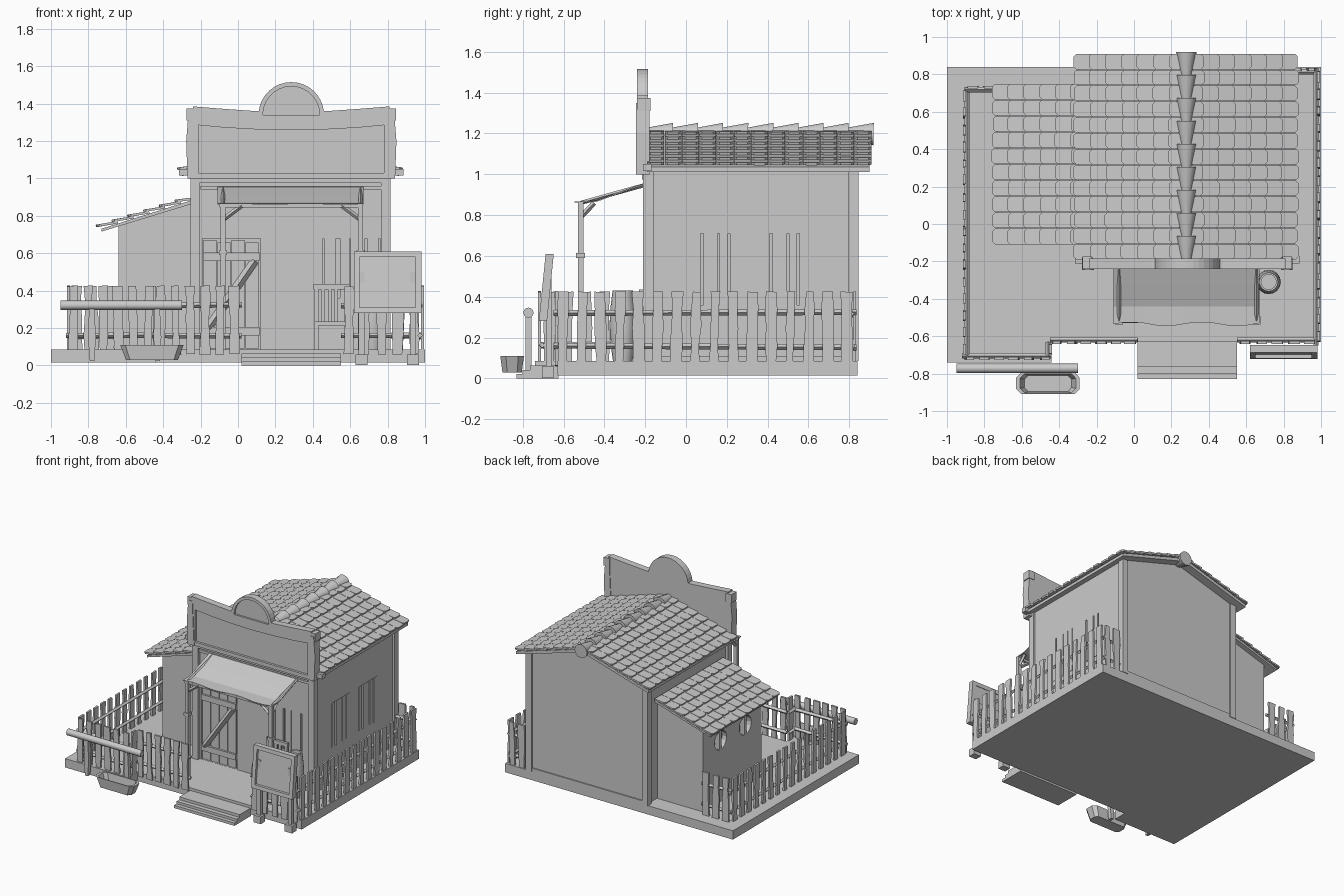
import bpy, bmesh, math, random
from mathutils import Vector, Matrix

if "Cube" in bpy.data.objects:
    bpy.data.objects.remove(bpy.data.objects["Cube"])
random.seed(4)
AX = {'x': lambda u, v, w: (w, u, v), 'y': lambda u, v, w: (u, w, v), 'z': lambda u, v, w: (u, v, w)}

def hull(bm, a, b):
    """closed solid between two matching outlines"""
    va, vb = [bm.verts.new(p) for p in a], [bm.verts.new(p) for p in b]
    n = len(a)
    fs = [bm.faces.new(va), bm.faces.new(vb[::-1])]
    for i in range(n):
        j = (i + 1) % n
        fs.append(bm.faces.new((va[j], va[i], vb[i], vb[j])))
    bmesh.ops.recalc_face_normals(bm, faces=fs)

def prism(bm, axis, pts, a, b):
    hull(bm, [AX[axis](u, v, a) for u, v in pts], [AX[axis](u, v, b) for u, v in pts])

def box(bm, x0, x1, y0, y1, z0, z1):
    prism(bm, 'z', [(x0, y0), (x1, y0), (x1, y1), (x0, y1)], z0, z1)

def rod(bm, p, q, r1, r2=None, seg=12):
    p, q = Vector(p), Vector(q)
    m = Matrix.Translation((p + q) / 2) @ (q - p).to_track_quat('Z', 'Y').to_matrix().to_4x4()
    bmesh.ops.create_cone(bm, cap_ends=True, segments=seg, radius1=r1, radius2=r1 if r2 is None else r2,
                          depth=(q - p).length, matrix=m)

def beam(bm, p, q, w):
    rod(bm, p, q, w * 0.7071, seg=4)

def make(name, build, smooth=False):
    bm = bmesh.new()
    build(bm)
    me = bpy.data.meshes.new(name)
    bm.to_mesh(me); bm.free()
    ob = bpy.data.objects.new(name, me)
    bpy.context.collection.objects.link(ob)
    if smooth:
        bpy.context.view_layer.objects.active = ob
        ob.select_set(True)
        bpy.ops.object.shade_smooth_by_angle(angle=math.radians(40))
        ob.select_set(False)
    return ob

def boxes(name, *bs):
    return make(name, lambda bm: [box(bm, *b) for b in bs])

def carve(ob, build):
    cut = make('cutter', build)
    cut.hide_render = True
    m = ob.modifiers.new('carve', 'BOOLEAN')
    m.operation, m.solver, m.object = 'DIFFERENCE', 'EXACT', cut
    bpy.context.view_layer.objects.active = ob
    bpy.ops.object.modifier_apply(modifier=m.name)
    bpy.data.objects.remove(cut)

# platform and front steps
make('platform', lambda bm: prism(bm, 'z', [(-1, -.74), (-.44, -.74), (-.44, -.63), (1, -.63), (1, .84), (-1, .84)], .015, .085))
boxes('front_steps', (.02, .55, -.83, -.625, 0, .022), (.02, .55, -.80, -.625, .022, .042), (.02, .55, -.765, -.625, .042, .064))

# main house with recessed door and windows
house = make('house_walls', lambda bm: prism(bm, 'y', [(-.235, .08), (.8, .08), (.8, 1.03), (.28, 1.18), (-.235, 1.03)], -.185, .83))
SIDE = [(.03, .26), (.37, .60)]
def openings(bm):
    box(bm, -.19, .12, -.3, -.15, .086, .68)
    box(bm, .455, .76, -.3, -.15, .36, .68)
    for a, b in SIDE:
        box(bm, .765, .9, a, b, .36, .71)
carve(house, openings)
boxes('corner_posts', *[(x, x + .05, y, y + .05, .085, 1.03) for x in (-.255, .765) for y in (-.21, .795)])
boxes('front_beams', (-.25, .80, -.215, -.17, .975, 1.005), (-.2, .77, -.205, -.17, .94, .96))
boxes('base_trim', (-.2, .77, .82, .84, .085, .11), (.79, .812, -.16, .8, .085, .11))

def door(bm):
    for i in range(4):
        x = -.185 + i * .075
        box(bm, x, x + .07, -.18, -.16, .09, .67 - .012 * (i % 2))
    for z in (.16, .56):
        box(bm, -.185, .115, -.195, -.178, z, z + .045)
    beam(bm, (-.16, -.187, .2), (.09, -.187, .56), .032)
make('plank_door', door)
def shutters(bm):
    for i, w in enumerate((.065, .05, .08, .06)):
        x = .46 + (0, .085, .14, .23)[i]
        box(bm, x, x + w, -.185, -.165, .36, .68)
    for a, b in SIDE:
        for o, w in ((.0, .04), (.055, .07), (.135, .04), (.185, .045)):
            box(bm, .775, .803, a + o, a + o + w, .36, .71)
make('window_boards', shutters)

# side annex with round windows
annex = make('annex_walls', lambda bm: prism(bm, 'y', [(-.64, .08), (-.24, .08), (-.24, .87), (-.64, .75)], -.03, .70))
carve(annex, lambda bm: [rod(bm, (-.8, y, .57), (-.6, y, .57), .075, seg=16) for y in (.17, .48)])
boxes('round_window_bars', *[(-.64, -.6, y - .012, y + .012, .495, .645) for y in (.17, .48)])

# tiled roofs
def tiles(bm, top, eave, y0, y1, rows, cols):
    a, b = Vector((top[0], 0, top[1])), Vector((eave[0], 0, eave[1]))
    d = (b - a).normalized()
    n = Vector((-d.z, 0, d.x))
    n = n if n.z > 0 else -n
    p, w = (b - a).length / rows, (y1 - y0) / cols
    for r in range(rows):
        for c in range(cols):
            y, h = y0 + (c + .5) * w, w * .485
            s0, s1 = max(r * p - .3 * p, 0), (r + 1) * p + random.uniform(-.004, .004)
            k = .014
            out = [(s0, -h), (s0, h), (s1 - k, h), (s1, h - k), (s1, k - h), (s1 - k, -h)]
            lo = [a + d * s + Vector((0, y + t, 0)) + n * .016 * (s - s0) / (s1 - s0) for s, t in out]
            hull(bm, lo, [v + n * .013 for v in lo])
for side, ex in (('left', -.315), ('right', .87)):
    make('roof_tiles_' + side, lambda bm: tiles(bm, (.28, 1.205), (ex, 1.03), -.19, .91, 7, 13))
make('annex_roof_tiles', lambda bm: tiles(bm, (-.245, .885), (-.75, .725), -.11, .75, 6, 10))
def decks(bm):
    prism(bm, 'y', [(-.30, 1.035), (.28, 1.205), (.86, 1.035), (.86, 1.012), (.28, 1.18), (-.30, 1.012)], -.19, .90)
    prism(bm, 'y', [(-.24, .886), (-.73, .731), (-.73, .716), (-.24, .866)], -.10, .74)
make('roof_decks', decks)
def ridge(bm):
    for i in range(9):
        y = -.19 + i * .123
        rod(bm, (.28, y, 1.2), (.28, y + .125, 1.197), .029, .055)
make('ridge_tiles', ridge, True)

# false front gable sign
CX = .285
def face(bm):
    half = [(.175 * math.cos(t), 1.34 + .175 * math.sin(t)) for t in [math.radians(90 - 83 * i / 8) for i in range(9)]]
    half += [(.19, 1.36), (.36, 1.372), (.525, 1.385), (.54, 1.0)]
    pts = [(CX + x, z) for x, z in half] + [(CX - x, z) for x, z in half[:0:-1]]
    prism(bm, 'y', pts, -.24, -.185)
front = make('false_front', face)
def panels(bm):
    half = [(0, 1.258), (.18, 1.262), (.36, 1.272), (.495, 1.285), (.495, 1.03)]
    prism(bm, 'y', [(CX + x, z) for x, z in half] + [(CX - x, z) for x, z in half[:0:-1]], -.3, -.222)
    arc = [math.pi * i / 14 for i in range(15)]
    prism(bm, 'y', [(CX + .152 * math.cos(t), 1.34 + .152 * math.sin(t)) for t in arc], -.3, -.225)
carve(front, panels)
def pilasters(bm):
    for s in (-1, 1):
        prism(bm, 'y', [(CX + s * x, z) for x, z in ((.5, 1.0), (.555, 1.0), (.562, 1.2), (.55, 1.35), (.515, 1.35))], -.245, -.18)
        box(bm, CX + s * .535 - .025, CX + s * .535 + .025, -.24, -.175, 1.31, 1.375)
        box(bm, CX + s * .575 - .025, CX + s * .575 + .025, -.21, -.17, 1.015, 1.05)
make('false_front_pilasters', pilasters)

# cloth awning on two braced posts
def awning(bm):
    prof = [(-.2, .957), (-.32, .915), (-.44, .871), (-.535, .867)]
    rows = [[bm.verts.new((-.11 + .078 * i, y + (.012 * math.sin(i * 1.3) if j == 3 else 0), z))
             for j, (y, z) in enumerate(prof)] for i in range(11)]
    for p, q in zip(rows, rows[1:]):
        for j in range(3):
            bm.faces.new((p[j], p[j + 1], q[j + 1], q[j]))
aw = make('awning_cloth', awning)
aw.modifiers.new('thickness', 'SOLIDIFY').thickness = .006
def posts(bm):
    for x, s in ((-.08, 1), (.655, -1)):
        box(bm, x - .014, x + .014, -.53, -.502, .085, .862)
        box(bm, x - .022, x + .022, -.538, -.494, .59, .614)
        beam(bm, (x, -.516, .78), (x + s * .1, -.516, .855), .018)
        beam(bm, (x, -.516, .79), (x, -.45, .86), .018)
        beam(bm, (x, -.516, .86), (x, -.2, .948), .014)
    box(bm, -.1, .665, -.526, -.506, .845, .863)
make('awning_posts', posts)

# picket fence with crooked boards
def fence(bm, p, q, n):
    p, q = Vector(p), Vector(q)
    d = (q - p).normalized()
    nn = Vector((-d.y, d.x))
    for i in range(n):
        c = p + (q - p) * (i + .5) / n
        w, lean = random.uniform(.022, .03), random.uniform(-.006, .006)
        L, R = [], []
        for z in (.06, .16, .25, .34, .425):
            k = w * random.uniform(.72, 1.12)
            o = lean * (z - .2) / .2
            L.append((o - k, z)); R.append((o + k, z + random.uniform(-.004, .004)))
        pts = L + R[::-1]
        hull(bm, *[[(c.x + d.x * u + nn.x * t, c.y + d.y * u + nn.y * t, z) for u, z in pts] for t in (-.009, .006)])
    for z in (.16, .32):
        a, b = p + nn * .012, q + nn * .012
        beam(bm, (*a, z), (*b, z + random.uniform(-.01, .01)), .02)
for name, p, q, n in (('right', (.985, -.65), (.985, .835), 16), ('left', (-.905, .73), (-.905, -.715), 16),
                      ('front_left', (-.92, -.717), (-.44, -.717), 6), ('front_jog', (-.448, -.71), (-.448, -.63), 1),
                      ('front_middle', (-.45, -.632), (.02, -.632), 6), ('front_right', (.55, -.632), (.985, -.632), 5),
                      ('back_right', (.985, .825), (.82, .825), 2), ('back_left', (-.645, .73), (-.905, .73), 3)):
    make('fence_' + name, lambda bm: fence(bm, p, q, n))

# hitching rail and trough
def rail(bm):
    rod(bm, (-.95, -.772, .322), (-.3, -.772, .322), .025)
    for x in (-.78, -.43):
        prism(bm, 'y', [(x - .012, .025), (x + .012, .025), (x + .02, .15), (x + .012, .31), (x - .016, .31), (x - .022, .15)], -.787, -.757)
make('hitching_rail', rail, True)
def trough(bm):
    def ring(k, z):
        o = [(.16, .03), (.16, -.03), (.135, -.058), (-.135, -.058), (-.16, -.03), (-.16, .03), (-.135, .058), (.135, .058)]
        return [bm.verts.new((-.46 + x * k * 1.06, -.852 + y * k, z)) for x, y in o]
    rings = [ring(.82, .03), ring(1, .11), ring(.88, .11), ring(.74, .045)]
    for a, b in zip(rings, rings[1:]):
        for i in range(8):
            bm.faces.new((a[i], a[(i + 1) % 8], b[(i + 1) % 8], b[i]))
    bm.faces.new(rings[0]); bm.faces.new(rings[3])
    bmesh.ops.recalc_face_normals(bm, faces=bm.faces)
make('water_trough', trough)

# framed notice board
def board(bm):
    def yy(z):
        return -.715 + (z - .28) * .1
    def slab(x0, x1, z0, z1, t0, t1):
        hull(bm, *[[(x0, yy(z0) + t, z0), (x1, yy(z0) + t, z0), (x1, yy(z1) + t, z1), (x0, yy(z1) + t, z1)] for t in (t0, t1)])
    slab(.63, .97, .29, .60, .014, .03)
    for b in ((.62, .98, .28, .31), (.62, .98, .58, .61), (.62, .65, .28, .61), (.95, .98, .28, .61)):
        slab(*b, -.006, .034)
    for x in (.66, .935):
        box(bm, x - .016, x + .016, -.685, -.66, .02, .5)
        box(bm, x - .032, x + .032, -.705, -.65, .003, .06)
make('notice_board', board)

# barrel and slatted chair on the porch
def barrel(bm):
    pr = [(.048, .086), (.06, .17), (.065, .26), (.06, .35), (.05, .43), (.04, .43), (.04, .405)]
    rings = [[bm.verts.new((.72 + r * math.cos(t * math.pi / 8), -.31 + r * math.sin(t * math.pi / 8), z)) for t in range(16)] for r, z in pr]
    for a, b in zip(rings, rings[1:]):
        for i in range(16):
            bm.faces.new((a[i], a[(i + 1) % 16], b[(i + 1) % 16], b[i]))
    bm.faces.new(rings[0][::-1]); bm.faces.new(rings[-1])
make('barrel', barrel, True)
boxes('porch_chair', (.41, .59, -.35, -.21, .215, .235), (.405, .595, -.23, -.21, .405, .435),
      *[(x, x + .02, -.228, -.212, .235, .41) for x in (.41, .445, .48, .515, .57)],
      *[(x, x + .02, y, y + .02, .085, .22) for x in (.41, .57) for y in (-.35, -.23)])
